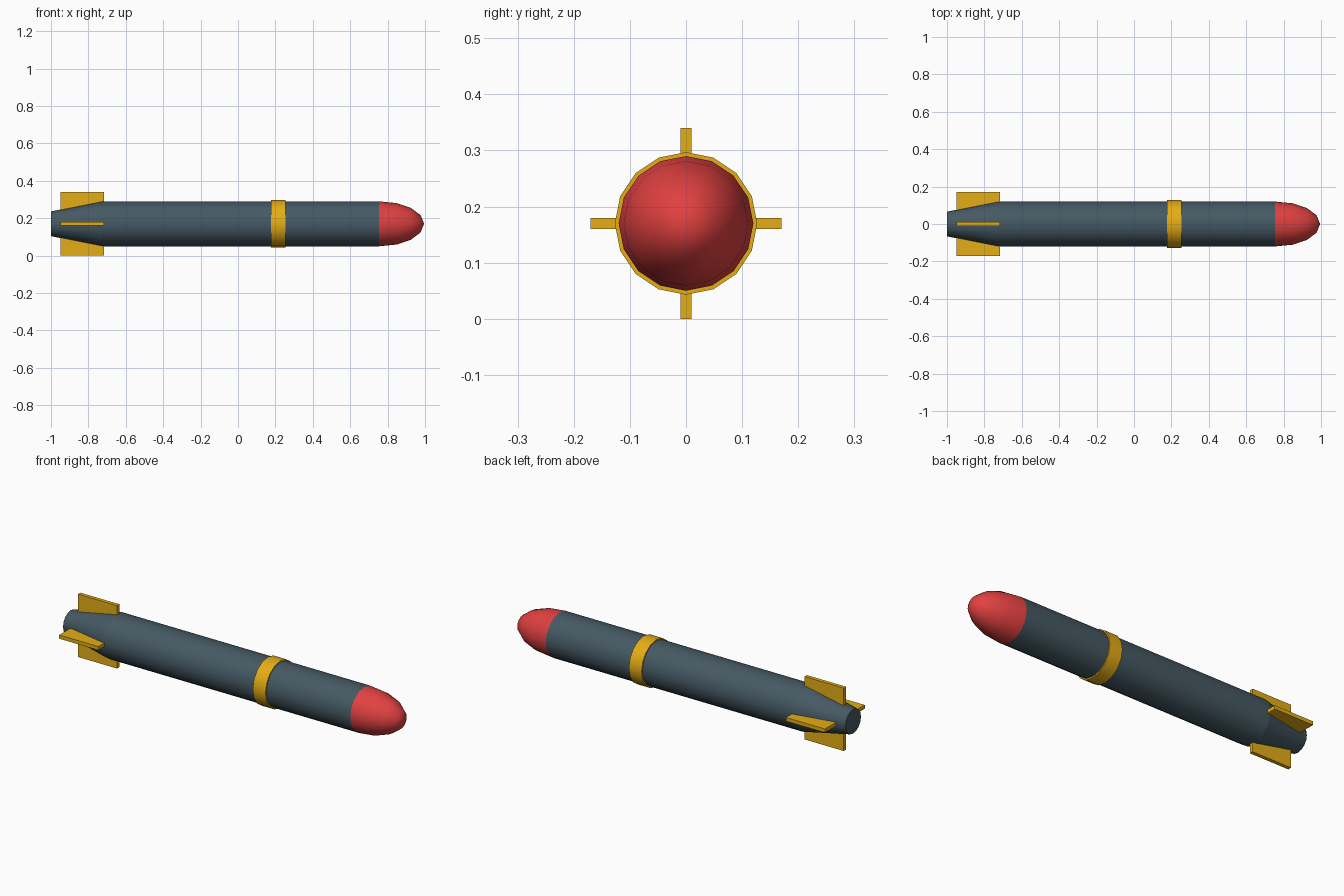
import bpy, bmesh, math

if "Cube" in bpy.data.objects:
    bpy.data.objects.remove(bpy.data.objects["Cube"])

CZ = 0.17      # height of the centre axis
SIDES = 16


def material(name, rgb):
    m = bpy.data.materials.new(name)
    m.diffuse_color = (*rgb, 1)
    m.use_nodes = True
    m.node_tree.nodes["Principled BSDF"].inputs["Base Color"].default_value = m.diffuse_color
    return m


slate = material("slate grey", (0.06, 0.10, 0.125))
red = material("red", (0.76, 0.052, 0.052))
gold = material("gold yellow", (0.78, 0.42, 0.008))


def finish(name, bm, mat, smooth=True):
    bmesh.ops.recalc_face_normals(bm, faces=bm.faces)
    mesh = bpy.data.meshes.new(name)
    bm.to_mesh(mesh)
    bm.free()
    mesh.materials.append(mat)
    ob = bpy.data.objects.new(name, mesh)
    ob.location = (0, 0, CZ)
    bpy.context.collection.objects.link(ob)
    if smooth:
        bpy.ops.object.select_all(action='DESELECT')
        ob.select_set(True)
        bpy.context.view_layer.objects.active = ob
        bpy.ops.object.shade_smooth_by_angle(angle=math.radians(35))
    return ob


def lathe(name, profile, mat):
    """Revolve (x, radius) points around the x axis; ends are capped."""
    bm = bmesh.new()
    rings = []
    for x, r in profile:
        if r < 1e-5:
            rings.append([bm.verts.new((x, 0, 0))] * SIDES)
        else:
            rings.append([bm.verts.new((x, r * math.sin(a), r * math.cos(a)))
                          for a in (2 * math.pi * i / SIDES for i in range(SIDES))])
    for a, b in zip(rings, rings[1:]):
        for i in range(SIDES):
            j = (i + 1) % SIDES
            bm.faces.new(dict.fromkeys((a[i], a[j], b[j], b[i])))
    for ring in (rings[0], rings[-1]):
        if len(set(ring)) > 2:
            bm.faces.new(ring)
    return finish(name, bm, mat)


# hull, tapered tail and trim band
lathe("body", [(-0.73, 0.12), (0.755, 0.12)], slate)
lathe("tail_cone", [(-1.0, 0.066), (-0.73, 0.12)], slate)
lathe("band", [(0.177, 0.127), (0.253, 0.127)], gold)

# half-ellipsoid nose
lathe("nose", [(0.755 + 0.24 * math.sin(t), 0.12 * math.cos(t))
               for t in (math.pi / 8 * i for i in range(5))], red)

# four tail fins around the axis
for k, label in enumerate(("top", "left", "bottom", "right")):
    bm = bmesh.new()
    bmesh.ops.create_cube(bm, size=1)
    for v in bm.verts:
        v.co = (-0.833 + v.co.x * 0.234, v.co.y * 0.02, 0.11 + v.co.z * 0.12)
    fin = finish("fin_" + label, bm, gold, smooth=False)
    fin.rotation_euler.x = k * math.pi / 2
